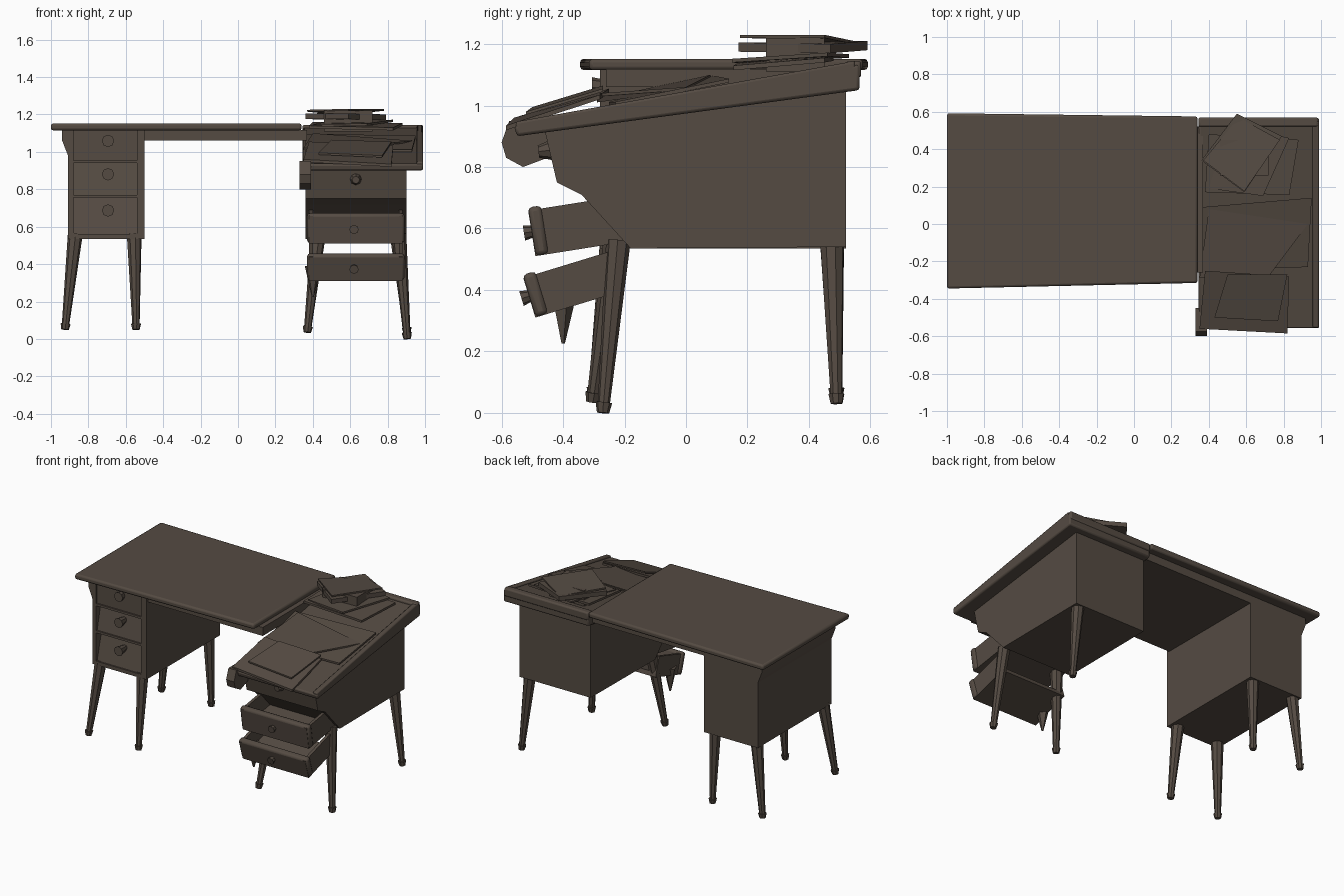
import bpy, bmesh, math
from mathutils import Matrix, Vector

cube = bpy.data.objects.get("Cube")
if cube:
    bpy.data.objects.remove(cube, do_unlink=True)

wood = bpy.data.materials.new("dark_brown_wood")
color = (0.09, 0.07, 0.055, 1)
wood.diffuse_color = color
wood.use_nodes = True
for node in wood.node_tree.nodes:
    if node.type == 'BSDF_PRINCIPLED':
        node.inputs["Base Color"].default_value = color
        node.inputs["Roughness"].default_value = 0.8


def finish(name, bm, bevel=0):
    bmesh.ops.recalc_face_normals(bm, faces=bm.faces)
    me = bpy.data.meshes.new(name)
    bm.to_mesh(me)
    bm.free()
    ob = bpy.data.objects.new(name, me)
    bpy.context.collection.objects.link(ob)
    me.materials.append(wood)
    if bevel:
        mod = ob.modifiers.new("edge", 'BEVEL')
        mod.width, mod.segments = bevel, 2
    bpy.ops.object.select_all(action='DESELECT')
    ob.select_set(True)
    bpy.context.view_layer.objects.active = ob
    bpy.ops.object.shade_smooth_by_angle(angle=math.radians(35))
    return ob


def slab(name, outline, offset, bevel=0):
    """Extrude an outline of 3D points along an offset."""
    bm = bmesh.new()
    face = bm.faces.new([bm.verts.new(p) for p in outline])
    new = bmesh.ops.extrude_face_region(bm, geom=[face], use_keep_orig=True)
    verts = [g for g in new["geom"] if isinstance(g, bmesh.types.BMVert)]
    bmesh.ops.translate(bm, verts=verts, vec=offset)
    return finish(name, bm, bevel)


def side_profile(name, x0, x1, yz, bevel=0):
    return slab(name, [(x0, y, z) for y, z in yz], (x1 - x0, 0, 0), bevel)


def box(name, x, y, z, bevel=0):
    return side_profile(name, x[0], x[1],
                        [(y[0], z[0]), (y[1], z[0]), (y[1], z[1]), (y[0], z[1])], bevel)


def rod(name, a, b, ra, rb, sides=8):
    a, b = Vector(a), Vector(b)
    bm = bmesh.new()
    bmesh.ops.create_cone(bm, cap_ends=True, segments=sides, radius1=ra, radius2=rb,
                          depth=(b - a).length)
    turn = (b - a).to_track_quat('Z', 'Y').to_matrix().to_4x4()
    bm.transform(Matrix.Translation((a + b) / 2) @ turn)
    return finish(name, bm)


def leg(name, top, foot):
    top, foot = Vector(top), Vector(foot)
    ankle = foot.lerp(top, 0.06)
    rod(name, top, ankle, 0.04, 0.02)
    rod(name + "_foot", ankle, foot, 0.027, 0.02)


# Main table top and the apron under it
slab("table_top", [(-1, -0.345, 1.115), (0.34, -0.315, 1.115),
                   (0.34, 0.575, 1.115), (-1, 0.592, 1.115)], (0, 0, 0.037), 0.012)
box("apron", (-0.51, 0.37), (-0.26, 0.52), (1.06, 1.118))

# Intact pedestal
L, R, F, B = -0.91, -0.5, -0.28, 0.52
box("outer_side", (L, L + 0.03), (F, B), (0.535, 1.118))
box("inner_side", (R - 0.04, R), (F, B), (0.535, 1.118))
box("pedestal_back", (L, R), (B - 0.03, B), (0.535, 1.118))
box("pedestal_floor", (L, R), (F, B), (0.535, 0.56))
slab("corner_bracket", [(-0.94, F, 1.118), (-0.94, F, 1.06), (-0.905, F, 0.97), (-0.89, F, 1.118)],
     (0, B - F, 0))
for i, (z0, z1, lean) in enumerate([(0.56, 0.755, 0.05), (0.77, 0.94, 0.04), (0.955, 1.115, 0)]):
    side_profile(f"drawer_front_{i}", L + 0.03, R - 0.04,
                 [(F + 0.01, z0), (F + 0.01 + lean, z1), (F + 0.3, z1), (F + 0.3, z0)])
    box(f"drawer_rail_{i}", (L + 0.02, R - 0.03), (F, F + 0.1), (z1, z1 + 0.015))
    zk = z0 + 0.65 * (z1 - z0)
    rod(f"drawer_knob_{i}", (-0.695, F + 0.05, zk), (-0.695, F - 0.025, zk), 0.018, 0.033)

for name, top, foot in [
        ("front_right_leg", (-0.87, -0.24, 0.56), (-0.925, -0.3, 0.05)),
        ("front_middle_leg", (-0.555, -0.24, 0.56), (-0.545, -0.3, 0.05)),
        ("back_right_leg", (-0.87, 0.475, 0.56), (-0.925, 0.49, 0.05)),
        ("back_middle_leg", (-0.555, 0.475, 0.56), (-0.545, 0.49, 0.05)),
        ("broken_front_inner_leg", (0.43, -0.23, 0.56), (0.37, -0.305, 0.035)),
        ("broken_front_outer_leg", (0.86, -0.22, 0.56), (0.905, -0.27, 0.0)),
        ("broken_back_outer_leg", (0.85, 0.475, 0.56), (0.905, 0.49, 0.03))]:
    leg(name, top, foot)

# Collapsed pedestal with its slanted top
side_profile("broken_pedestal", 0.36, 0.9,
             [(0.52, 0.54), (0.52, 1.07), (-0.46, 0.92), (-0.42, 0.75),
              (-0.34, 0.71), (-0.18, 0.535)])
side_profile("slanted_top", 0.345, 0.99,
             [(0.565, 1.135), (0.565, 1.05), (-0.55, 0.9), (-0.56, 0.935)], 0.01)
box("slanted_top_back_rim", (0.345, 0.985), (0.52, 0.57), (1.09, 1.145), 0.01)
side_profile("slanted_top_side_rim", 0.955, 0.99,
             [(0.55, 1.145), (0.55, 1.06), (-0.55, 0.905), (-0.555, 0.947)], 0.008)
side_profile("hanging_corner", 0.33, 0.39,
             [(-0.6, 0.88), (-0.575, 0.95), (-0.45, 0.95), (-0.45, 0.83), (-0.53, 0.8), (-0.585, 0.83)])
rod("upper_drawer_knob", (0.63, -0.4, 0.86), (0.63, -0.48, 0.85), 0.045, 0.02)
rod("splinter", (0.4, -0.4, 0.39), (0.4, -0.4, 0.225), 0.045, 0.006, 5)


def loose_drawer(name, y, z, height, depth, tilt):
    x0, x1, t = 0.37, 0.89, 0.03
    parts = [box(name + "_front", (x0, x1), (0, 0.045), (0, height), 0.015),
             box(name + "_floor", (x0 + t, x1 - t), (0, depth), (0, t)),
             box(name + "_inner_wall", (x0 + 0.01, x0 + t), (0, depth), (0, height - 0.01)),
             box(name + "_outer_wall", (x1 - t, x1 - 0.01), (0, depth), (0, height - 0.01)),
             rod(name + "_knob", (0.62, 0.02, height / 2), (0.62, -0.025, height / 2), 0.016, 0.025)]
    for ob in parts:
        ob.data.transform(Matrix.Translation((0, y, z)) @ Matrix.Rotation(math.radians(tilt), 4, 'X'))


loose_drawer("middle_drawer", -0.49, 0.51, 0.16, 0.32, 9)
loose_drawer("bottom_drawer", -0.49, 0.31, 0.145, 0.29, 17)


# Papers and folders strewn on the slanted top
def sheet(name, corners, thick=0.01):
    slab(name, corners, (0, 0, thick))


sheet("front_folder", [(0.35, -0.56, 0.945), (0.82, -0.585, 0.92),
                       (0.83, -0.28, 1.02), (0.38, -0.25, 1.04)], 0.015)
sheet("front_paper", [(0.43, -0.5, 0.985), (0.77, -0.52, 0.97),
                      (0.82, -0.27, 1.045), (0.5, -0.27, 1.055)])
sheet("middle_folder", [(0.36, -0.25, 1.0), (0.93, -0.23, 1.0),
                        (0.95, 0.14, 1.075), (0.36, 0.09, 1.085)], 0.012)
sheet("middle_paper", [(0.35, -0.29, 1.01), (0.72, -0.28, 1.03),
                       (0.93, 0.0, 1.05), (0.4, 0.08, 1.09)])
sheet("back_folder", [(0.38, 0.17, 1.125), (0.83, 0.155, 1.115),
                      (0.88, 0.45, 1.14), (0.4, 0.48, 1.145)], 0.015)
sheet("back_paper", [(0.4, 0.19, 1.135), (0.69, 0.15, 1.14),
                     (0.83, 0.46, 1.16), (0.5, 0.53, 1.155)], 0.012)
sheet("book", [(0.36, 0.34, 1.175), (0.59, 0.17, 1.175),
               (0.79, 0.47, 1.17), (0.55, 0.59, 1.18)], 0.03)
sheet("book_cover", [(0.37, 0.34, 1.215), (0.59, 0.175, 1.22),
                     (0.78, 0.45, 1.22), (0.56, 0.57, 1.195)], 0.01)
box("book_support", (0.46, 0.72), (0.26, 0.45), (1.11, 1.22))
